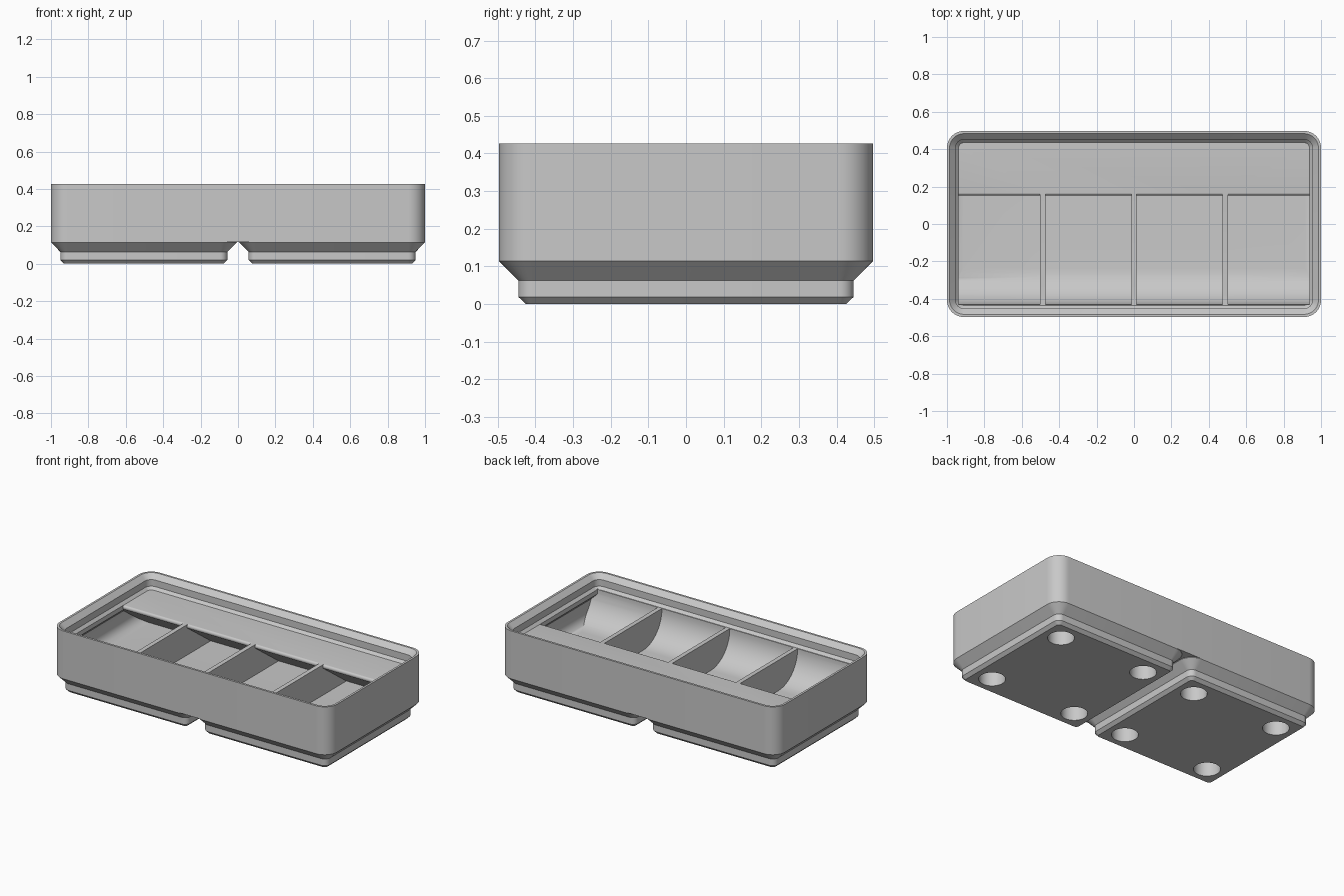
import bpy, bmesh, math

cube = bpy.data.objects.get("Cube")
if cube:
    bpy.data.objects.remove(cube, do_unlink=True)

grey = bpy.data.materials.new("light_grey")
grey.use_nodes = True
COLOUR = (0.58, 0.58, 0.58, 1)
grey.diffuse_color = COLOUR
grey.node_tree.nodes["Principled BSDF"].inputs["Base Color"].default_value = COLOUR

RADIUS = 0.09    # outer corner radius
HALF_Y = 0.497   # half depth of the tray
FLOOR = 0.137    # compartment floor
DECK = 0.335     # top of dividers and rear shelf
ABOVE = 0.345    # upper end of the cutters
SCOOP = 0.195    # radius of the front scoop
FILLET = 0.067   # rounding between end walls and floor


def make_object(name, bm):
    bmesh.ops.recalc_face_normals(bm, faces=bm.faces[:])
    mesh = bpy.data.meshes.new(name)
    bm.to_mesh(mesh)
    bm.free()
    mesh.materials.append(grey)
    obj = bpy.data.objects.new(name, mesh)
    bpy.context.collection.objects.link(obj)
    return obj


def bridge(bm, rings):
    """Closed solid through rings with equal vertex counts."""
    for a, b in zip(rings, rings[1:]):
        for k in range(len(a)):
            n = (k + 1) % len(a)
            bm.faces.new((a[k], a[n], b[n], b[k]))
    bm.faces.new(rings[0])
    bm.faces.new(rings[-1])


def rounded_ring(bm, cx, half_x, half_y, inset, z, steps=10):
    """Vertices of a rounded rectangle, moved inwards by inset."""
    r = RADIUS - inset
    ring = []
    for q, (sx, sy) in enumerate([(1, 1), (-1, 1), (-1, -1), (1, -1)]):
        for i in range(steps + 1):
            a = math.pi / 2 * (q + i / steps)
            ring.append(bm.verts.new((cx + sx * (half_x - RADIUS) + r * math.cos(a),
                                      sy * (half_y - RADIUS) + r * math.sin(a), z)))
    return ring


def loft(name, cx, half_x, half_y, profile):
    """Solid through rounded rectangles given as (inset, height)."""
    bm = bmesh.new()
    bridge(bm, [rounded_ring(bm, cx, half_x, half_y, i, z) for i, z in profile])
    return make_object(name, bm)


def arc(cu, cz, r, start, end, steps):
    """Points of an arc around (cu, cz), angles in degrees."""
    angles = [math.radians(start + (end - start) * i / steps) for i in range(steps + 1)]
    return [(cu + r * math.cos(a), cz + r * math.sin(a)) for a in angles]


def side_section():
    """Front scoop, floor, and sloped shelf with a rounded lip as (y, z)."""
    front, lip = -0.43, 0.0145
    return ([(front, ABOVE)]
            + arc(front + SCOOP, FLOOR + SCOOP, SCOOP, 180, 270, 13)
            + [(0.397, FLOOR)]
            + arc(0.168, DECK + 0.0005 - lip, lip, 234, 90, 8)
            + [(0.168, ABOVE)])


def wall_section(x, inward):
    """Side wall from top to floor as (x, z); end walls widen below the rim."""
    below = FLOOR - 0.0002
    if abs(x) != END:
        return [(x, ABOVE), (x, below)]
    wall = x - inward * 0.039
    curve = arc(0, below + FILLET, FILLET, 180, 270, 10)
    return ([(x, ABOVE), (x, 0.306), (wall, 0.267)]
            + [(wall + inward * (FILLET + u), z) for u, z in curve])


def extrude(section, start, end, place):
    bm = bmesh.new()
    bridge(bm, [[bm.verts.new(place(t, u, z)) for u, z in section] for t in (start, end)])
    return make_object("cutter", bm)


def combine(obj, cutters, operation):
    bpy.context.view_layer.objects.active = obj
    for cutter in cutters:
        mod = obj.modifiers.new("cut", "BOOLEAN")
        mod.operation = operation
        mod.solver = "EXACT"
        mod.object = cutter
        cutter.hide_render = True
        bpy.ops.object.modifier_apply(modifier=mod.name)
        bpy.data.objects.remove(cutter, do_unlink=True)


def compartment_cutter(x0, x1):
    """Meeting of the side section and the front section."""
    cutter = extrude(side_section(), x0 - 0.1, x1 + 0.1, lambda t, u, z: (t, u, z))
    section = wall_section(x0, 1) + wall_section(x1, -1)[::-1]
    across = extrude(section, -HALF_Y, HALF_Y, lambda t, u, z: (u, t, z))
    combine(cutter, [across], "INTERSECT")
    return cutter


def hole_cutter(x, y):
    bm = bmesh.new()
    bmesh.ops.create_cone(bm, cap_ends=True, segments=48, radius1=0.078,
                          radius2=0.078, depth=0.18)
    bmesh.ops.translate(bm, verts=bm.verts[:], vec=(x, y, 0))
    return make_object("cutter", bm)


# Tray body with a stepped stacking rim
body = loft("tray_body", 0, 1.0, HALF_Y, [
    (0, 0.117), (0, 0.426), (0.014, 0.426), (0.0455, 0.395),
    (0.0455, 0.352), (0.062, DECK)])

# Four compartments, the outer two widening below the rim
END, PITCH, DIVIDER = 0.938, 0.489, 0.0145
combine(body, [compartment_cutter(x0, x1) for x0, x1 in (
    (-END, -PITCH - DIVIDER), (-PITCH + DIVIDER, -DIVIDER),
    (DIVIDER, PITCH - DIVIDER), (PITCH + DIVIDER, END))], "DIFFERENCE")

# Two stepped feet with round holes
parts = [body]
for side, cx in (("right", -0.503), ("left", 0.503)):
    foot = loft(side + "_foot", cx, HALF_Y, HALF_Y, [
        (0.0706, 0), (0.0514, 0.019), (0.0514, 0.0623), (0, 0.114), (0, 0.117)])
    combine(foot, [hole_cutter(cx + sx * 0.311, sy * 0.311)
                   for sx in (-1, 1) for sy in (-1, 1)], "DIFFERENCE")
    parts.append(foot)

# Smooth the rounded surfaces, keep hard edges
bpy.ops.object.select_all(action="DESELECT")
for part in parts:
    part.select_set(True)
bpy.context.view_layer.objects.active = body
bpy.ops.object.shade_smooth_by_angle(angle=math.radians(30))
